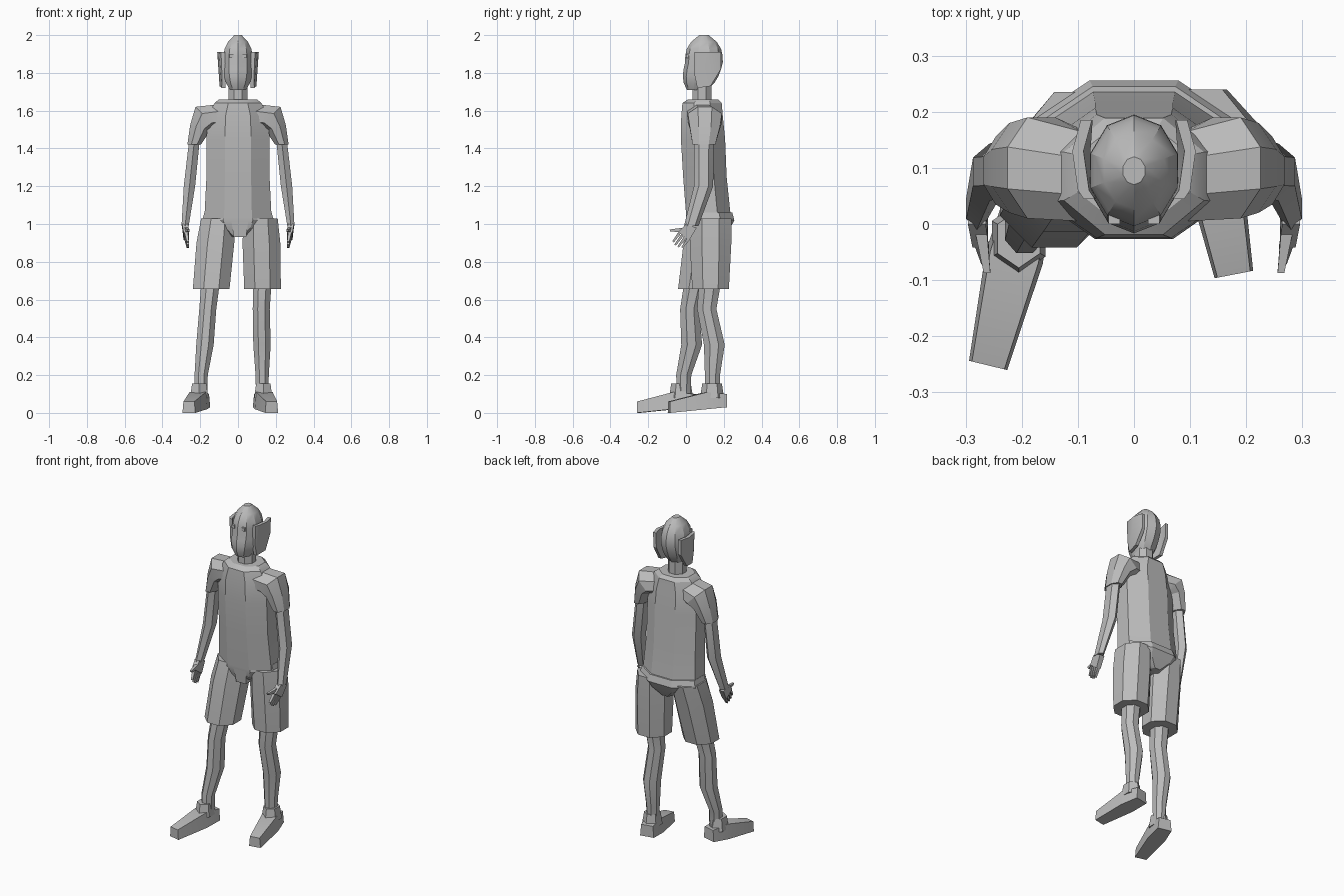
import bpy
import bmesh
from math import sin, cos, pi, radians
from mathutils import Vector

default_cube = bpy.data.objects.get("Cube")
if default_cube:
    bpy.data.objects.remove(default_cube)

grey = bpy.data.materials.new("plain_grey")
grey.use_nodes = True
grey.diffuse_color = (.5, .5, .5, 1)
grey.node_tree.nodes["Principled BSDF"].inputs["Base Color"].default_value = grey.diffuse_color


def ring(center, width, depth, sides=8, tilt=0, pitch=0):
    """Flat-sided polygon of half width and half depth; tilt leans it about y, pitch about x."""
    tilt, pitch = radians(tilt), radians(pitch)
    across = Vector((cos(tilt), 0, sin(tilt))) * width / cos(pi / sides)
    along = Vector((0, cos(pitch), sin(pitch))) * depth / cos(pi / sides)
    angles = [(2 * i + 1) * pi / sides for i in range(sides)]
    return [Vector(center) + across * cos(a) + along * sin(a) for a in angles]


def loft(name, rings, mirrored=False):
    """Skin a stack of matching rings and cap both ends."""
    bm = bmesh.new()
    loops = [[bm.verts.new(point) for point in points] for points in rings]
    for lower, upper in zip(loops, loops[1:]):
        for i in range(len(lower)):
            bm.faces.new((lower[i - 1], lower[i], upper[i], upper[i - 1]))
    bm.faces.new(loops[0])
    bm.faces.new(loops[-1])
    if mirrored:
        copied = bmesh.ops.duplicate(bm, geom=bm.verts[:] + bm.edges[:] + bm.faces[:])
        for item in copied["geom"]:
            if isinstance(item, bmesh.types.BMVert):
                item.co.x *= -1
    bmesh.ops.recalc_face_normals(bm, faces=bm.faces[:])
    mesh = bpy.data.meshes.new(name)
    bm.to_mesh(mesh)
    bm.free()
    mesh.materials.append(grey)
    part = bpy.data.objects.new(name, mesh)
    bpy.context.collection.objects.link(part)
    bpy.ops.object.select_all(action="DESELECT")
    part.select_set(True)
    bpy.context.view_layer.objects.active = part
    bpy.ops.object.shade_smooth_by_angle(angle=radians(27))


# Head: a rounded column, blunt at the jaw and domed at the crown
def head_ring(height):
    closing = .75 if height > 0 else .45
    size = 1 - closing * abs(height) ** 3
    jaw_shift = .035 * min(height, 0)
    center = (0, .095 + jaw_shift, 1.855 + .145 * height)
    return ring(center, .078 * size, .095 * size, sides=10)


loft("head", [head_ring(i / 4 - 1) for i in range(9)])
loft("neck", [ring((0, .085, z), .05, .05) for z in (1.62, 1.78)])
loft("eyes", [ring((.035, .01, z), .01, .01, sides=4) for z in (1.88, 1.9)], mirrored=True)


# Curved plates on both sides of the head
def plate_section(x, y, bottom, top=1.91, thickness=.02):
    inset = (top - bottom) / 8
    return [Vector((x - inset, y, bottom)), Vector((x - inset + thickness, y, bottom)),
            Vector((x + thickness / 2, y, top)), Vector((x - thickness / 2, y, top))]


loft("head_side_plates", [plate_section(.08, .045, 1.79), plate_section(.09, .06, 1.72),
                          plate_section(.1, .13, 1.73), plate_section(.085, .185, 1.82)],
     mirrored=True)

# Shirt body, narrowing to the neckline
loft("shirt", [ring((0, .12, 1.03), .178, .118), ring((0, .1, 1.25), .167, .115),
               ring((0, .09, 1.45), .167, .117), ring((0, .085, 1.57), .16, .11),
               ring((0, .085, 1.64), .125, .104), ring((0, .09, 1.66), .1, .08)])

# Sleeves turn from the shoulder down to the hem
loft("sleeves", [ring((.09, .085, 1.57), .065, .08, tilt=80),
                 ring((.165, .1, 1.56), .085, .09, tilt=45),
                 ring((.2, .1, 1.51), .055, .08, tilt=15),
                 ring((.232, .095, 1.42), .036, .06)], mirrored=True)

# Arms from shoulder through elbow to wrist
shoulder, elbow, wrist = (.23, .095, 1.45), (.257, .093, 1.2), (.28, .028, .99)
loft("arms", [ring(shoulder, .028, .045, sides=6), ring(elbow, .03, .044, sides=6),
              ring(wrist, .019, .033, sides=6)], mirrored=True)

# Hands: palm, four fingers side by side, and a thumb
knuckles = Vector((.274, -.012, .935))
loft("palms", [ring(wrist, .016, .03, sides=4, pitch=-20),
               ring(knuckles, .014, .036, sides=4, pitch=-35)], mirrored=True)
reach = Vector((-.01, -.04, -.055))
for i, finger in enumerate(("little", "ring", "middle", "index")):
    offset = i - 1.5
    base = knuckles + Vector((0, -.016, .01)) * offset
    tip = base + reach * (1 - abs(offset) / 8)
    loft(finger + "_fingers", [ring(base, .009, .008, sides=4, pitch=-38),
                               ring(tip, .006, .005, sides=4, pitch=-38)], mirrored=True)
loft("thumbs", [ring((.274, 0, .97), .011, .013, sides=4, pitch=-70),
                ring((.262, -.085, .965), .006, .006, sides=4, pitch=-70)], mirrored=True)

# Hips and the flap at the front of the shorts
loft("hips", [ring((0, .125, 1.06), .178, .12), ring((0, .13, 1.02), .19, .126),
              ring((0, .125, .98), .16, .11), ring((0, .12, .93), .045, .085)])
loft("front_flap", [ring((.01, .03, 1.02), .045, .025, sides=4),
                    ring((.01, .04, .93), .033, .025, sides=4)])


# Shoes: four-sided sections from heel to toe, with a cuff round the ankle
def shoe_section(center, across, half_width, sole, top):
    return [center - across * half_width + Vector((0, 0, sole)),
            center + across * half_width + Vector((0, 0, sole)),
            center + across * half_width * .85 + Vector((0, 0, top)),
            center - across * half_width * .85 + Vector((0, 0, top))]


def build_shoe(side, heel, toe):
    heel, toe = Vector((*heel, 0)), Vector((*toe, 0))
    instep = heel.lerp(toe, .35)
    across = (toe - heel).cross(Vector((0, 0, 1))).normalized()
    loft(side + "_shoe", [shoe_section(heel, across, .042, .03, .1),
                          shoe_section(instep, across, .052, .02, .11),
                          shoe_section(toe, across, .035, 0, .06)])
    ankle = heel.lerp(toe, .24)
    cuff_bottom, cuff_top = ankle + Vector((0, 0, .08)), ankle + Vector((0, 0, .155))
    loft(side + "_ankle_cuff", [ring(cuff_bottom, .048, .055, sides=6),
                                ring(cuff_top, .038, .045, sides=6)])


# Each leg shares heights and thicknesses; only the stance differs
def build_leg(side, hip, hem, knee, calf, ankle, heel, toe):
    middle = Vector(hip).lerp(Vector(hem), .4)
    loft(side + "_shorts_leg", [ring((*hip, 1.03), .09, .11), ring((*middle, .9), .1, .11),
                                ring((*hem, .655), .097, .097)])
    loft(side + "_bare_leg", [ring((*hem, .72), .05, .06), ring((*knee, .55), .045, .051),
                              ring((*calf, .36), .046, .055), ring((*ankle, .2), .035, .04),
                              ring((*ankle, .1), .033, .037)])
    build_shoe(side, heel, toe)


build_leg("left", hip=(.12, .13), hem=(.13, .13), knee=(.123, .11), calf=(.127, .15),
          ankle=(.128, .14), heel=(.12, .21), toe=(.178, -.09))
build_leg("right", hip=(-.105, .125), hem=(-.142, .055), knee=(-.16, .02), calf=(-.175, .03),
          ankle=(-.195, -.012), heel=(-.188, .045), toe=(-.26, -.252))
